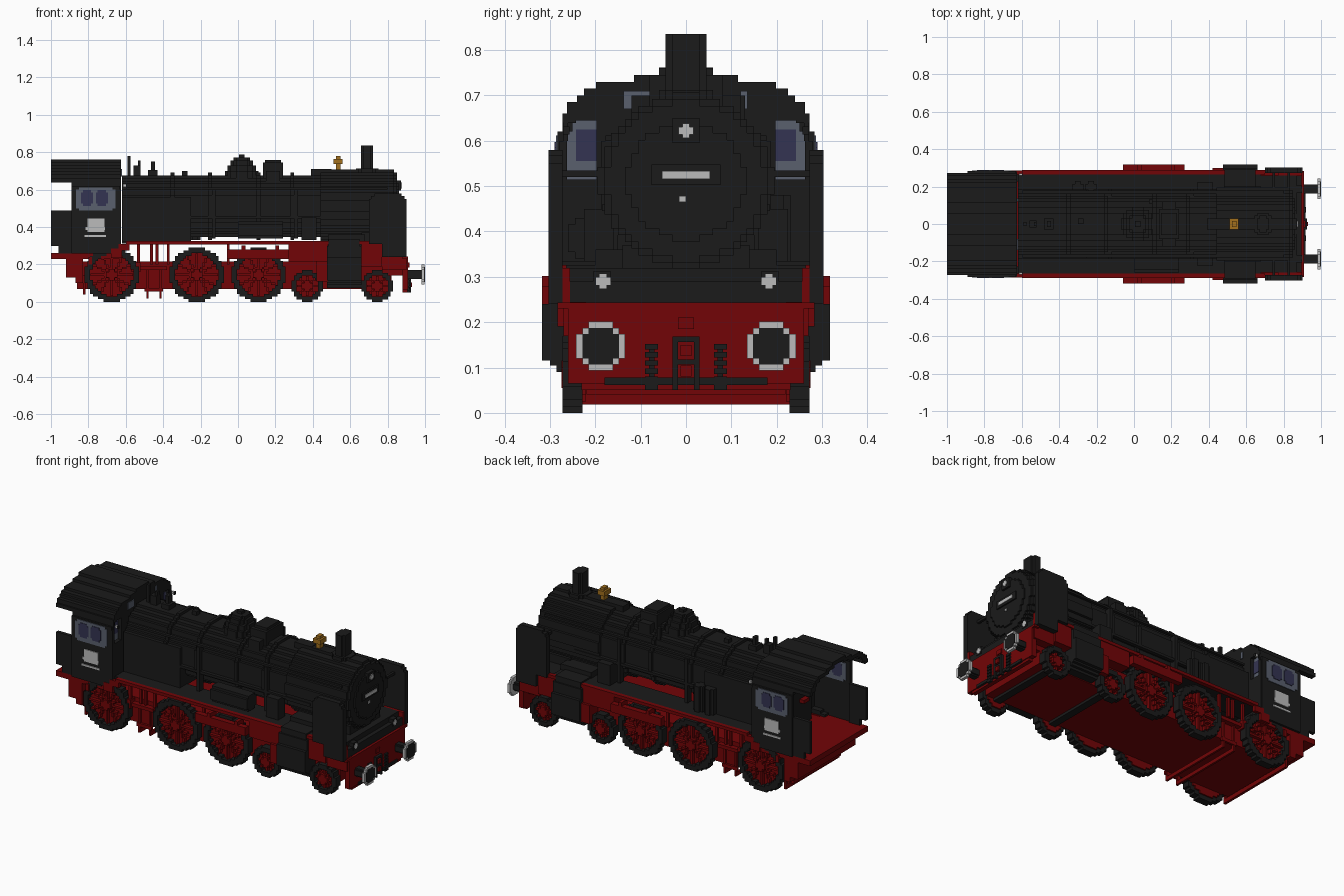
import bpy, bmesh, math

if "Cube" in bpy.data.objects:
    bpy.data.objects.remove(bpy.data.objects["Cube"], do_unlink=True)

V = 0.015  # block size of the stepped shapes


def material(name, r, g, b):
    m = bpy.data.materials.new(name)
    m.diffuse_color = (r, g, b, 1)
    m.use_nodes = True
    bsdf = m.node_tree.nodes["Principled BSDF"]
    bsdf.inputs["Base Color"].default_value = (r, g, b, 1)
    bsdf.inputs["Roughness"].default_value = 0.8
    return m


BLACK = material("soot black", 0.0105, 0.0105, 0.0105)
RED = material("chassis red", 0.17, 0.0015, 0.002)
GREY = material("pale grey", 0.50, 0.50, 0.50)
FRAME = material("window frame blue grey", 0.10, 0.115, 0.155)
GLASS = material("dark glass", 0.034, 0.034, 0.085)
BRASS = material("brass", 0.36, 0.16, 0.012)


def part(name, mat, boxes, mirror=False):
    """One object made of boxes (x0, x1, y0, y1, z0, z1), optionally mirrored in y."""
    boxes = list(boxes)
    if mirror:
        boxes += [(a, b, -d, -c, e, f) for a, b, c, d, e, f in boxes]
    bm = bmesh.new()
    for x0, x1, y0, y1, z0, z1 in boxes:
        vs = bmesh.ops.create_cube(bm, size=1)["verts"]
        for v in vs:
            v.co = (x1 if v.co.x > 0 else x0, y1 if v.co.y > 0 else y0,
                    z1 if v.co.z > 0 else z0)
    me = bpy.data.meshes.new(name)
    bm.to_mesh(me)
    bm.free()
    me.materials.append(mat)
    ob = bpy.data.objects.new(name, me)
    bpy.context.collection.objects.link(ob)


def disc(axis, u, v, r, a0, a1, inner=0, s=V):
    """Stepped disc or ring between a0 and a1 on an axis; u, v is its centre."""
    def half(rad, w):
        return round(math.sqrt(max(rad * rad - w * w, 0)) / s) * s
    n = round(r / s)
    out = []
    for i in range(-n, n):
        w0, w1, mid = v + i * s, v + (i + 1) * s, (i + 0.5) * s
        h = max(half(r, mid), s)
        k = half(inner, mid) if abs(mid) < inner else 0
        for c, d in ([(u - h, u - k), (u + k, u + h)] if k else [(u - h, u + h)]):
            out.append({"x": (a0, a1, c, d, w0, w1),
                        "y": (c, d, a0, a1, w0, w1),
                        "z": (c, d, w0, w1, a0, a1)}[axis])
    return out


# Boiler, bands and smokebox
BZ = 0.512
part("boiler", BLACK, disc("x", 0, BZ, 0.171, -0.62, 0.46))
part("smokebox", BLACK, disc("x", 0, BZ, 0.19, 0.44, 0.835))
part("boiler_bands", BLACK, [b for x in (-0.36, -0.16, 0.10, 0.28)
                             for b in disc("x", 0, BZ, 0.182, x, x + 0.02)])
part("smokebox_door", BLACK, disc("x", 0, BZ, 0.175, 0.83, 0.85) + disc("x", 0, BZ, 0.13, 0.85, 0.86))
part("firebox", BLACK, [(-0.62, -0.25, -0.185, 0.185, 0.32, 0.56)])
part("boiler_handrails", BLACK, [(-0.6, 0.8, 0.16, 0.178, 0.60, 0.612)], True)

# Chimney, domes and fittings on top of the boiler
part("chimney", BLACK, [(0.657, 0.722, -0.03, 0.03, 0.68, 0.835), (0.67, 0.709, -0.045, 0.045, 0.68, 0.835)]
     + disc("z", 0.69, 0, 0.06, 0.68, 0.712))
part("steam_dome", BLACK, [b for r, z in ((0.09, 0.70), (0.075, 0.73), (0.06, 0.755), (0.045, 0.772), (0.02, 0.787))
                           for b in disc("z", 0.02, 0, r, 0.64, z)])
part("sand_box", BLACK, [(0.135, 0.24, -0.08, 0.08, 0.65, 0.745), (0.145, 0.23, -0.06, 0.06, 0.745, 0.76),
                         (0.15, 0.225, -0.12, 0.12, 0.62, 0.70)])
part("safety_valves", BLACK, [(-0.59, -0.575, -0.01, 0.01, 0.67, 0.78), (-0.56, -0.52, -0.02, 0.02, 0.67, 0.73),
                              (-0.535, -0.52, -0.01, 0.01, 0.72, 0.755), (-0.465, -0.445, -0.015, 0.015, 0.67, 0.75),
                              (-0.48, -0.43, -0.03, 0.03, 0.67, 0.705), (-0.30, -0.27, 0.0, 0.03, 0.67, 0.70)])
part("valve_pipes", BLACK, [(0.08, 0.1, 0.11, 0.13, 0.6, 0.7), (0.39, 0.50, -0.03, 0.03, 0.67, 0.71)])
part("bell", BRASS, [(0.511, 0.559, -0.03, 0.03, 0.737, 0.764), (0.523, 0.547, -0.017, 0.017, 0.70, 0.78)])

# Pumps, tanks and pipes beside the boiler
part("air_tank", BLACK, disc("x", -0.215, 0.385, 0.045, 0.0, 0.24))
part("side_pumps", BLACK, [b for x in (-0.30, -0.23) for b in disc("z", x, 0.20, 0.03, 0.33, 0.48)])
part("feed_boxes", BLACK, [(0.34, 0.42, 0.16, 0.225, 0.33, 0.45)], True)
part("side_pipes", BLACK, [(-0.6, 0.6, 0.165, 0.185, 0.445, 0.46), (-0.14, -0.12, 0.15, 0.187, 0.34, 0.6),
                           (0.30, 0.32, 0.15, 0.187, 0.34, 0.6)], True)

# Cab: side walls, front wall with window openings, roof shell and rear half walls
ROOF = [(0.645, 0.66, 0.272), (0.66, 0.685, 0.262), (0.685, 0.70, 0.24), (0.70, 0.715, 0.225),
        (0.715, 0.73, 0.198), (0.73, 0.745, 0.115), (0.745, 0.762, 0.06)]
inner = [h for _, _, h in ROOF[1:]] + [0.02]
part("cab_roof", BLACK, [(-1.0, -0.625, max(i - 0.02, 0), h, z0 - 0.006, z1)
                         for (z0, z1, h), i in zip(ROOF, inner)], True)
part("cab_front_wall", BLACK, [(-0.655, -0.625, 0, h, z0, z1) for z0, z1, h in ROOF[:-1]]
     + [(-0.655, -0.625, 0, 0.28, 0.26, 0.515), (-0.655, -0.625, 0, 0.197, 0.515, 0.645),
        (-0.655, -0.625, 0.262, 0.28, 0.515, 0.60), (-0.655, -0.625, 0.26, 0.27, 0.60, 0.645)], True)
part("cab_side_walls", BLACK, [(-0.89, -0.63, 0.262, 0.283, 0.26, 0.62), (-0.89, -0.63, 0.25, 0.272, 0.62, 0.66)], True)
part("rear_half_walls", BLACK, [(-1.0, -0.89, 0.25, 0.27, 0.30, 0.49), (-0.96, -0.89, 0.25, 0.27, 0.26, 0.30)], True)
part("boiler_backhead", BLACK, disc("x", 0, 0.49, 0.17, -0.70, -0.64) + [(-0.70, -0.64, -0.17, 0.17, 0.26, 0.45)])
part("cab_gauges", BRASS, [(-0.708, -0.70, -0.08, -0.03, 0.5, 0.55), (-0.708, -0.70, 0.03, 0.06, 0.42, 0.45)])
part("cab_gauge_faces", GREY, [(-0.708, -0.70, 0.05, 0.09, 0.53, 0.57)])
part("cab_levers", RED, [(-0.73, -0.70, -0.11, -0.06, 0.40, 0.42), (-0.73, -0.70, 0.12, 0.14, 0.46, 0.52)])

# Cab windows, set through the walls, and side plates
part("side_window_frames", FRAME, [(-0.865, -0.655, 0.258, 0.287, 0.50, 0.60), (-0.85, -0.67, 0.258, 0.287, 0.488, 0.612)], True)
part("side_window_glass", GLASS, [b for x in (-0.84, -0.76) for b in
                                  ((x, x + 0.065, 0.255, 0.290, 0.525, 0.585),
                                   (x + 0.01, x + 0.055, 0.255, 0.290, 0.513, 0.597))], True)
part("side_plates", GREY, [(-0.805, -0.715, 0.283, 0.288, 0.375, 0.447), (-0.815, -0.71, 0.283, 0.288, 0.385, 0.40),
                           (-0.82, -0.705, 0.283, 0.288, 0.347, 0.357)], True)
part("front_window_frames", FRAME, [(-0.655, -0.648, 0.19, 0.265, 0.51, 0.645)], True)
part("front_window_glass", GLASS, [(-0.658, -0.645, 0.197, 0.242, 0.555, 0.625)], True)
part("front_skylights", FRAME, [(-0.658, -0.62, -0.138, -0.08, 0.67, 0.71), (-0.658, -0.62, 0.12, 0.136, 0.67, 0.71)])
part("cab_corner_lamps", GREY, [(-0.615, -0.60, 0.258, 0.27, 0.615, 0.63)], True)
part("cab_corner_lamp_hoods", BLACK, [(-0.60, -0.595, 0.257, 0.271, 0.614, 0.631)], True)

# Chassis, cab floor and running boards
part("chassis", RED, [(-0.86, 0.82, -0.22, 0.22, 0.07, 0.215), (0.82, 0.89, -0.22, 0.22, 0.14, 0.24),
                      (-0.92, -0.86, -0.22, 0.22, 0.13, 0.24)])
part("cab_floor", RED, [(-1.0, -0.62, -0.27, 0.27, 0.23, 0.262)])
part("cab_underframe", RED, [(-0.92, -0.87, 0.22, 0.27, 0.13, 0.23), (-0.87, -0.83, 0.22, 0.27, 0.10, 0.23),
                             (-0.80, -0.78, 0.24, 0.28, 0.20, 0.24), (-0.57, -0.52, 0.22, 0.26, 0.16, 0.21),
                             (-0.62, -0.38, 0.22, 0.25, 0.17, 0.19)], True)
part("running_boards", BLACK, [(-0.62, 0.68, 0.12, 0.264, 0.312, 0.326)], True)
part("running_board_edges", RED, [(-0.60, 0.70, 0.264, 0.289, 0.308, 0.326), (-0.64, -0.58, 0.265, 0.285, 0.275, 0.31),
                                  (-0.68, -0.62, 0.265, 0.285, 0.235, 0.285)], True)
part("board_hangers", RED, [(x, x + 0.015, 0.235, 0.25, 0.2, 0.312)
                            for x in (-0.54, -0.47, -0.44, -0.38, -0.06)], True)
part("valve_links", RED, [(-0.06, 0.27, 0.285, 0.318, 0.23, 0.28), (0.02, 0.04, 0.26, 0.318, 0.23, 0.302),
                          (0.2, 0.22, 0.26, 0.318, 0.23, 0.302)], True)
part("slide_bar_brackets", RED, [(0.27, 0.48, 0.20, 0.285, 0.215, 0.31), (0.42, 0.48, 0.21, 0.30, 0.11, 0.22)], True)
part("boiler_cradle", BLACK, [(0.48, 0.68, -0.2, 0.2, 0.2, 0.36)])

# Steps and crossbars hanging below
part("low_crossbars", RED, [(x, x + 0.012, -0.23, 0.23, 0.018, 0.04) for x in (-0.49, -0.42)]
     + [(-0.83, -0.815, -0.25, 0.25, 0.04, 0.065)])
part("crossbar_legs", RED, [(x, x + 0.012, 0.218, 0.232, 0.018, 0.18) for x in (-0.49, -0.42)]
     + [(-0.50, -0.40, 0.222, 0.235, 0.055, 0.075), (-0.83, -0.815, 0.235, 0.25, 0.04, 0.14)], True)


# Wheels: black tyre, recessed red disc, raised red spokes and hub
def wheel(name, x, r, tyre, spokes, rows):
    s = r / rows
    part(name + "_tyres", BLACK, disc("y", x, r, r, 0.228, 0.272, r - tyre, s), True)
    part(name + "_discs", RED, disc("y", x, r, r - tyre + 0.008, 0.22, 0.242), True)
    cubes = disc("y", x, r, 0.03, 0.24, 0.275)
    c = 0.012
    for k in range(spokes):
        a = 2 * math.pi * k / spokes
        for j in range(2, int((r - tyre) / c) + 1):
            cx, cz = x + round(j * math.cos(a)) * c, r + round(j * math.sin(a)) * c
            cubes.append((cx - c / 2, cx + c / 2, 0.24, 0.262, cz - c / 2, cz + c / 2))
    part(name + "_spokes", RED, cubes, True)


for name, x in (("rear_driving", -0.675), ("middle_driving", -0.22), ("front_driving", 0.11)):
    wheel(name, x, 0.145, 0.034, 12, 10)
for name, x in (("rear_pilot", 0.37), ("front_pilot", 0.745)):
    wheel(name, x, 0.085, 0.03, 8, 6)
    part(name + "_axle", BLACK, [(x - 0.022, x + 0.022, -0.23, 0.23, 0.055, 0.11)])

# Cylinders with steam chests
part("cylinders", BLACK, disc("x", 0.225, 0.165, 0.095, 0.475, 0.66)
     + [(0.475, 0.66, 0.18, 0.318, 0.115, 0.24), (0.475, 0.66, 0.18, 0.30, 0.24, 0.30),
        (0.485, 0.65, 0.18, 0.292, 0.30, 0.335)], True)

# Front platform, smoke deflectors and buffer beam
part("front_platform", BLACK, [(0.66, 0.895, -0.258, 0.258, 0.24, 0.29), (0.66, 0.87, -0.258, 0.258, 0.29, 0.32)])
part("smokebox_saddle", BLACK, [(0.66, 0.83, -0.14, 0.14, 0.31, 0.37)])
part("platform_edges", RED, [(0.66, 0.77, 0.22, 0.283, 0.19, 0.31), (0.77, 0.90, 0.22, 0.27, 0.17, 0.245),
                             (0.77, 0.898, 0.256, 0.272, 0.24, 0.32)], True)
part("smoke_deflectors", BLACK, [(0.70, 0.90, 0.272, 0.303, 0.31, 0.55), (0.77, 0.90, 0.272, 0.303, 0.24, 0.31),
                                 (0.71, 0.89, 0.272, 0.303, 0.55, 0.567), (0.73, 0.875, 0.272, 0.303, 0.567, 0.58)], True)
part("deflector_stays", BLACK, [(x, x + 0.015, 0.15, 0.29, 0.52, 0.535) for x in (0.74, 0.82)], True)
part("buffer_beam", RED, [(0.88, 0.91, -0.283, 0.283, 0.23, 0.243), (0.88, 0.91, -0.26, 0.26, 0.065, 0.23),
                          (0.88, 0.905, -0.23, 0.23, 0.05, 0.065)])
part("beam_bar", BLACK, [(0.905, 0.917, -0.18, 0.18, 0.062, 0.078)])
part("brake_hoses", BLACK, [(0.905, 0.92, 0.062, 0.09, z, z + 0.012) for z in (0.05, 0.068, 0.086, 0.104, 0.122, 0.14)]
     + [(0.905, 0.915, 0.07, 0.082, 0.05, 0.15)], True)
part("coupling_frame", BLACK, [(0.905, 0.925, -0.03, -0.018, 0.05, 0.168), (0.905, 0.925, 0.018, 0.03, 0.05, 0.168),
                               (0.905, 0.925, -0.03, 0.03, 0.156, 0.168), (0.905, 0.925, -0.03, 0.03, 0.107, 0.118)])
part("coupling_hook", RED, [(0.905, 0.93, -0.012, 0.012, 0.08, 0.105), (0.905, 0.93, -0.012, 0.012, 0.125, 0.15),
                            (0.905, 0.916, -0.018, 0.018, 0.185, 0.21)])

# Buffers
part("buffer_stems", BLACK, disc("x", 0.188, 0.147, 0.024, 0.905, 0.982, s=0.008), True)
part("buffer_rims", GREY, disc("x", 0.188, 0.147, 0.054, 0.981, 0.998, s=0.0135), True)
part("buffer_faces", BLACK, disc("x", 0.188, 0.147, 0.0405, 0.993, 1.0, s=0.0135), True)


# Lamps and plates on the front
def cross(x, y, z, r=0.016, t=0.008):
    return [(x, x + 0.008, y - r, y + r, z - t, z + t), (x, x + 0.008, y - t, y + t, z - r, z + r)]


part("top_lamp_box", BLACK, [(0.85, 0.872, -0.03, 0.03, 0.595, 0.65)])
part("top_lamp", GREY, cross(0.870, 0, 0.622))
part("lower_lamp_boxes", BLACK, [(0.87, 0.897, 0.165, 0.205, 0.27, 0.312)], True)
part("lower_lamps", GREY, cross(0.892, 0.183, 0.29), True)
part("front_plate_back", BLACK, [(0.855, 0.868, -0.076, 0.076, 0.503, 0.548)])
part("front_plate", GREY, [(0.866, 0.872, -0.053, 0.053, 0.516, 0.533)])
part("door_latch", GREY, [(0.858, 0.866, -0.015, 0.0, 0.465, 0.478)])
